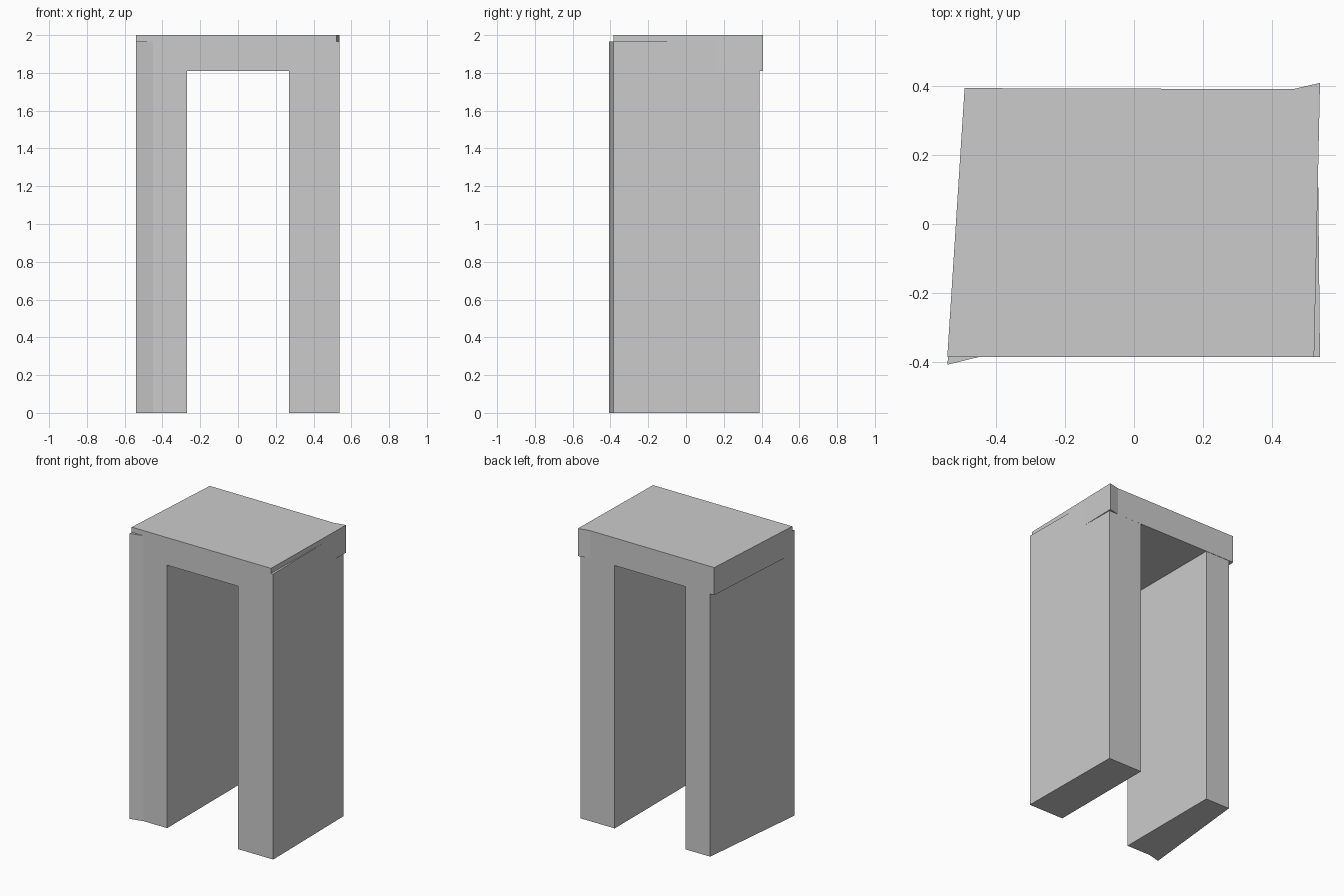
import bpy
import bmesh

if "Cube" in bpy.data.objects:
    bpy.data.objects.remove(bpy.data.objects["Cube"])


def prism(name, outline, z0, z1):
    """Extrude a plan outline (counter-clockwise x, y points) from z0 to z1."""
    bm = bmesh.new()
    base = bm.faces.new([bm.verts.new((x, y, z0)) for x, y in outline])
    top = bmesh.ops.extrude_face_region(bm, geom=[base])["geom"]
    verts = [v for v in top if isinstance(v, bmesh.types.BMVert)]
    bmesh.ops.translate(bm, verts=verts, vec=(0, 0, z1 - z0))
    bmesh.ops.recalc_face_normals(bm, faces=bm.faces)
    mesh = bpy.data.meshes.new(name)
    bm.to_mesh(mesh)
    bm.free()
    obj = bpy.data.objects.new(name, mesh)
    bpy.context.collection.objects.link(obj)
    return obj


FRONT, BACK, INNER = -0.385, 0.39, 0.27
LINTEL_BOTTOM, LEG_TOP, TOP = 1.81, 1.965, 2.0

# Left leg: tapers to the back, with a flared front corner
prism("left_leg", [(-0.54, -0.407), (-0.45, FRONT), (-INNER, FRONT),
                   (-INNER, BACK), (-0.457, BACK)], 0, LEG_TOP)

# Right leg: nearly square block
prism("right_leg", [(INNER, FRONT), (0.538, FRONT), (0.53, BACK),
                    (INNER, BACK)], 0, LEG_TOP)

# Lintel slab: slanted ends, with a flared back right corner
prism("lintel", [(-0.54, FRONT), (0.521, FRONT), (0.538, 0.408),
                 (0.46, BACK), (-0.49, 0.393)], LINTEL_BOTTOM, TOP)
